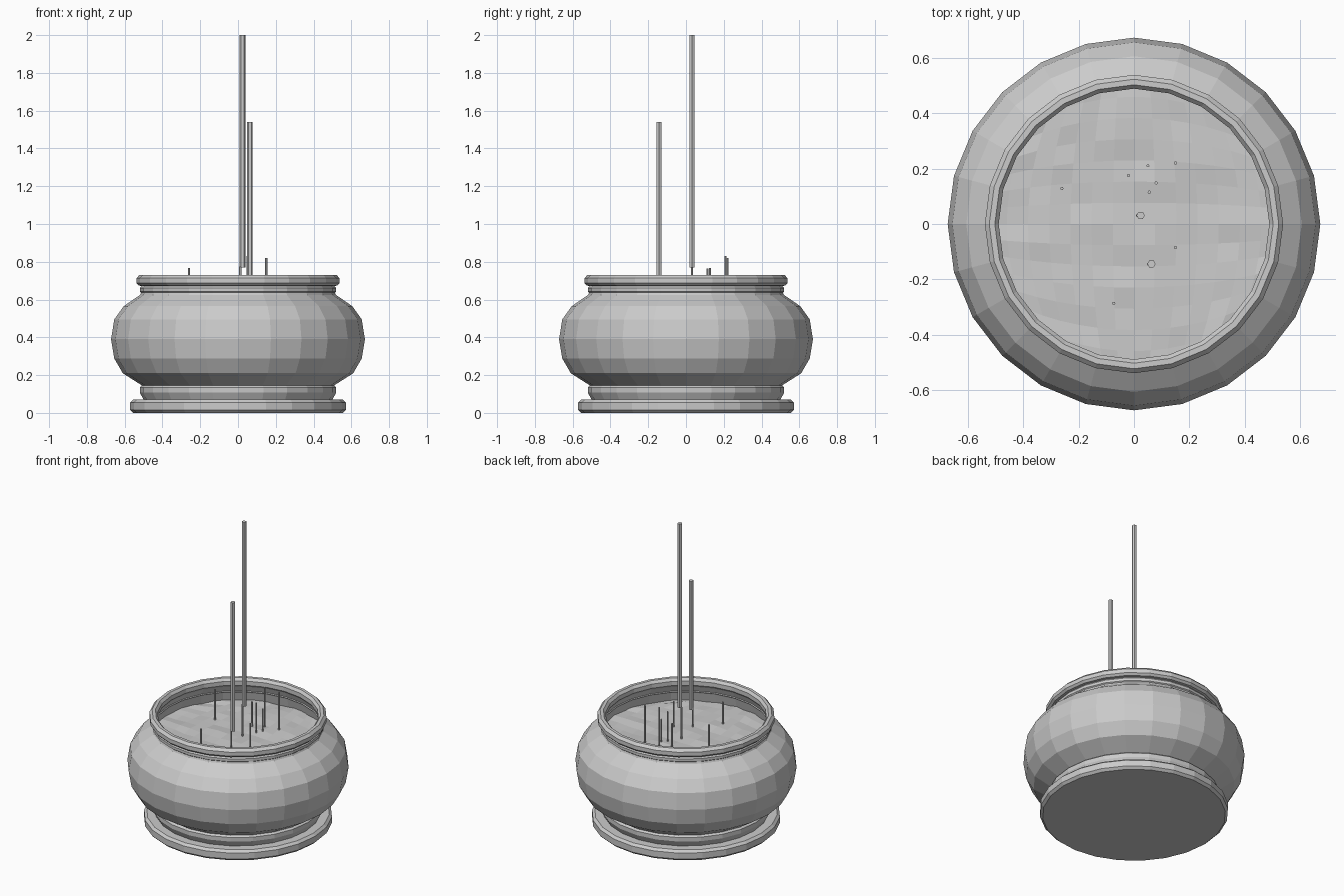
import bpy, bmesh, math, random

if "Cube" in bpy.data.objects:
    bpy.data.objects.remove(bpy.data.objects["Cube"])

random.seed(7)
SIDES = 24


def finish(name, bm):
    me = bpy.data.meshes.new(name)
    bm.to_mesh(me)
    bm.free()
    ob = bpy.data.objects.new(name, me)
    bpy.context.collection.objects.link(ob)
    return ob


def lathe(name, profile):
    """Revolve an (r, z) outline around the z axis."""
    bm = bmesh.new()
    vs = [bm.verts.new((r, 0, z)) for r, z in profile]
    es = [bm.edges.new(p) for p in zip(vs, vs[1:])]
    bmesh.ops.spin(bm, geom=vs + es, cent=(0, 0, 0), axis=(0, 0, 1),
                   angle=math.tau, steps=SIDES)
    bmesh.ops.remove_doubles(bm, verts=bm.verts, dist=1e-5)
    bmesh.ops.recalc_face_normals(bm, faces=bm.faces)
    return finish(name, bm)


def stick(name, x, y, z0, z1, r):
    bpy.ops.mesh.primitive_cylinder_add(vertices=6, radius=r, depth=z1 - z0,
                                        location=(x, y, (z0 + z1) / 2),
                                        rotation=(0, 0, math.pi / 6))
    bpy.context.object.name = name


# Pot: foot, lower collar, belly, upper collar, rolled rim and inner wall
lathe("pot", [
    (0, 0), (0.555, 0), (0.571, 0.015), (0.571, 0.055), (0.555, 0.07),
    (0.50, 0.07), (0.52, 0.108), (0.52, 0.135), (0.508, 0.145),
    (0.61, 0.21), (0.655, 0.288), (0.672, 0.39), (0.655, 0.495),
    (0.605, 0.565), (0.508, 0.632), (0.52, 0.642), (0.52, 0.66),
    (0.51, 0.672), (0.525, 0.674), (0.538, 0.687), (0.538, 0.713),
    (0.522, 0.73), (0.502, 0.73), (0.488, 0.713), (0.488, 0.685),
    (0.50, 0.67), (0.52, 0.62), (0.54, 0.54), (0, 0.50)])

# Ash: a square grid rounded to a disc, gently uneven
bm = bmesh.new()
bmesh.ops.create_grid(bm, x_segments=14, y_segments=14, size=1)
for v in bm.verts:
    x, y = v.co.x, v.co.y
    v.co = (0.535 * x * math.sqrt(1 - y * y / 2),
            0.535 * y * math.sqrt(1 - x * x / 2),
            0.565 + random.uniform(-0.006, 0.006))
finish("ash", bm)

# Thin burnt-down stems: x, y, top
stems = [(0.05, 0.21, 0.83), (0.15, 0.22, 0.82), (-0.02, 0.175, 0.73),
         (0.08, 0.148, 0.72), (0.055, 0.115, 0.765), (-0.26, 0.128, 0.767),
         (0.012, 0.031, 0.775), (0.15, -0.085, 0.73), (0.052, -0.145, 0.69),
         (-0.073, -0.286, 0.71)]
for i, (x, y, top) in enumerate(stems):
    stick(f"stem_{i}", x, y, 0.54, top, 0.006)

# Two tall incense sticks
stick("tall_incense", 0.024, 0.031, 0.77, 2.0, 0.015)
stick("short_incense", 0.063, -0.144, 0.68, 1.54, 0.015)
